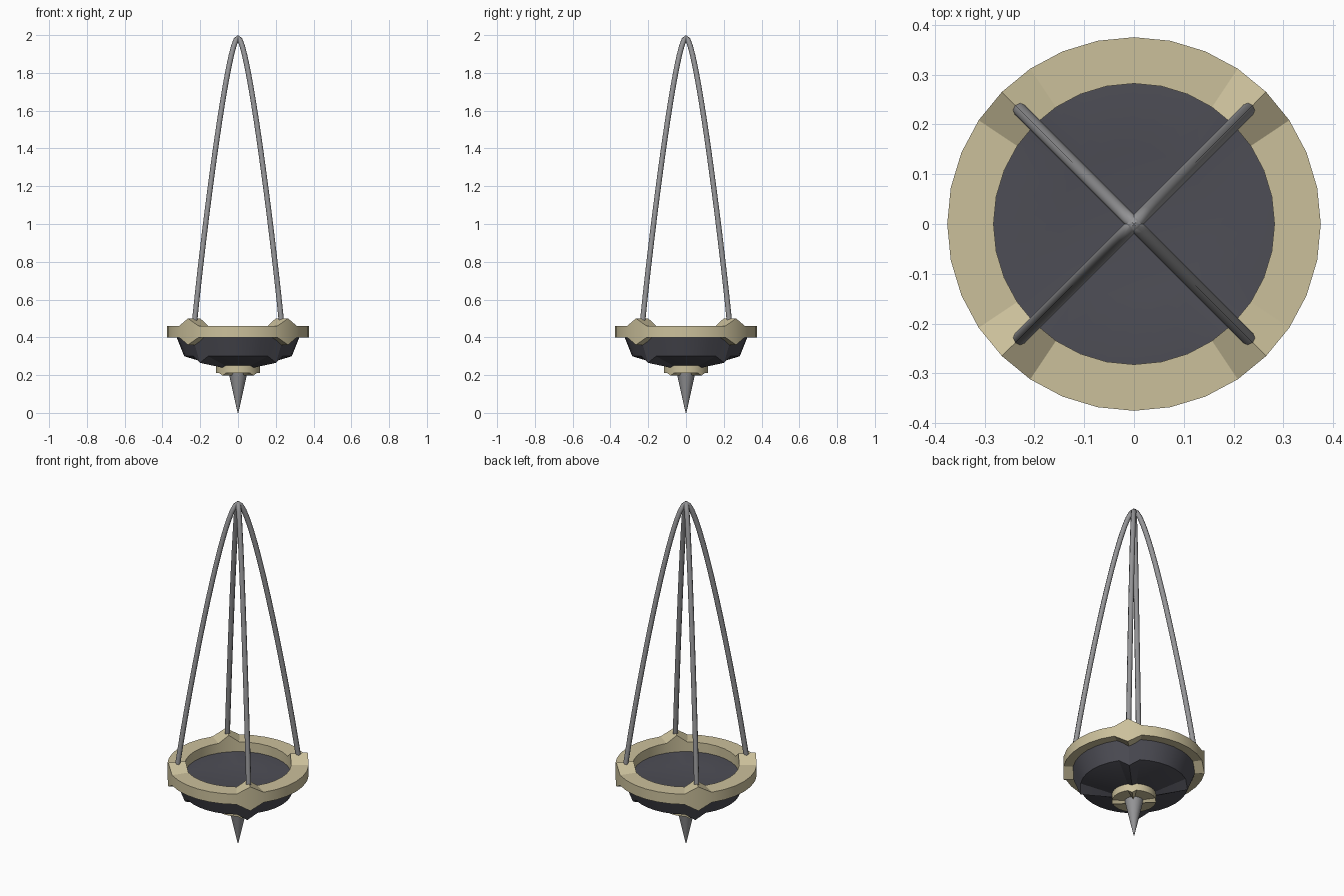
import bpy, bmesh, math

cube = bpy.data.objects.get("Cube")
if cube:
    bpy.data.objects.remove(cube)


def material(name, rgb, metallic=0.0):
    mat = bpy.data.materials.new(name)
    mat.use_nodes = True
    mat.diffuse_color = (*rgb, 1)
    mat.node_tree.nodes["Principled BSDF"].inputs["Base Color"].default_value = (*rgb, 1)
    return mat


stone = material("pale sandstone", (0.60, 0.53, 0.33))
slate = material("dark slate", (0.075, 0.075, 0.092))
steel = material("grey steel", (0.30, 0.30, 0.31))
SEGMENTS = 32


def shade(obj):
    bpy.ops.object.select_all(action='DESELECT')
    obj.select_set(True)
    bpy.context.view_layer.objects.active = obj
    bpy.ops.object.shade_smooth_by_angle(angle=math.radians(20))


def lathe(name, profile, mat, closed=False):
    """Spin (radius, height, diagonal shift) points; the shift makes a cusp at each diagonal."""
    bm = bmesh.new()
    rings = []
    for r, z, shift in profile:
        if r == 0:
            rings.append([bm.verts.new((0, 0, z))] * SEGMENTS)
            continue
        ring = []
        for i in range(SEGMENTS):
            a = math.tau * i / SEGMENTS
            cusp = shift if i % 8 == 4 else 0
            ring.append(bm.verts.new((r * math.cos(a), r * math.sin(a), z + cusp)))
        rings.append(ring)
    pairs = list(zip(rings, rings[1:]))
    if closed:
        pairs.append((rings[-1], rings[0]))
    for low, high in pairs:
        for i in range(SEGMENTS):
            j = (i + 1) % SEGMENTS
            corners = dict.fromkeys((low[i], low[j], high[j], high[i]))
            bm.faces.new(list(corners))
    bmesh.ops.recalc_face_normals(bm, faces=bm.faces)
    mesh = bpy.data.meshes.new(name)
    bm.to_mesh(mesh)
    bm.free()
    mesh.materials.append(mat)
    obj = bpy.data.objects.new(name, mesh)
    bpy.context.collection.objects.link(obj)
    shade(obj)
    return obj


# Rim with a peak above and below at each hanger
lathe("rim", [(0.282, 0.40, -0.04), (0.375, 0.40, -0.04),
              (0.375, 0.46, 0.04), (0.282, 0.46, 0.04)], stone, closed=True)

# Shallow dish with faceted underside
lathe("bowl", [(0, 0.385, 0), (0.15, 0.39, 0), (0.295, 0.405, 0),
               (0.325, 0.40, -0.035), (0.285, 0.30, -0.035),
               (0.12, 0.25, -0.01), (0, 0.25, 0)], slate)

# Collar and pointed finial under the bowl
lathe("collar", [(0, 0.25, 0), (0.117, 0.25, 0.01),
                 (0.117, 0.21, -0.013), (0.04, 0.21, -0.013), (0, 0.21, 0)], stone)
lathe("finial", [(0, 0.215, 0), (0.049, 0.21, 0), (0.002, 0, 0), (0, 0, 0)], steel)

# Two crossing arched rods forming four hangers
for number in range(2):
    angle = math.pi / 4 + number * math.pi / 2
    dx, dy = math.cos(angle), math.sin(angle)

    def place(r, z):
        return (r * dx, r * dy, z)

    name = f"hanger_arch_{number + 1}"
    curve = bpy.data.curves.new(name, 'CURVE')
    curve.dimensions = '3D'
    curve.resolution_u = 16
    curve.bevel_depth = 0.014
    curve.bevel_resolution = 2
    curve.use_fill_caps = True
    spline = curve.splines.new('BEZIER')
    spline.bezier_points.add(2)
    path = [((-0.39, 0.0), (-0.324, 0.49), (-0.252, 1.0)),
            ((-0.072, 1.986), (0, 1.986), (0.072, 1.986)),
            ((0.252, 1.0), (0.324, 0.49), (0.39, 0.0))]
    for point, (left, centre, right) in zip(spline.bezier_points, path):
        point.handle_left_type = point.handle_right_type = 'FREE'
        point.co = place(*centre)
        point.handle_left = place(*left)
        point.handle_right = place(*right)
    curve.materials.append(steel)
    obj = bpy.data.objects.new(name, curve)
    bpy.context.collection.objects.link(obj)
    bpy.ops.object.select_all(action='DESELECT')
    obj.select_set(True)
    bpy.context.view_layer.objects.active = obj
    bpy.ops.object.convert(target='MESH')
    bpy.ops.object.shade_smooth_by_angle(angle=math.radians(50))
